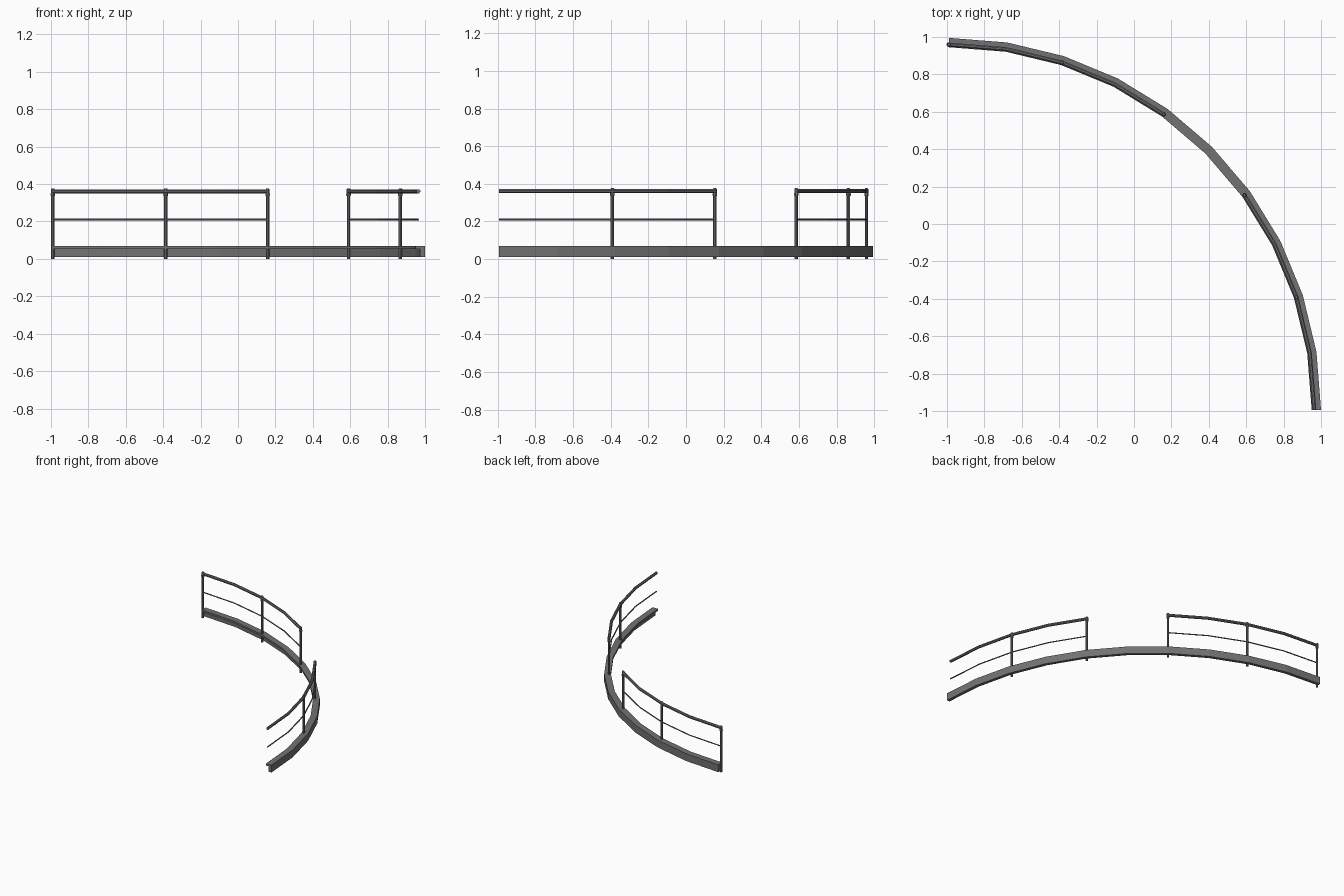
import bpy, bmesh, math

if "Cube" in bpy.data.objects:
    bpy.data.objects.remove(bpy.data.objects["Cube"])

CX, CY = -0.99, -0.995      # centre of the quarter circle
R_RAIL = 1.954              # radius of the post and rail line

metal = bpy.data.materials.new("dark grey metal")
metal.diffuse_color = (0.17, 0.17, 0.17, 1)
metal.use_nodes = True
metal.node_tree.nodes["Principled BSDF"].inputs["Base Color"].default_value = metal.diffuse_color


def finish(name, bm):
    bmesh.ops.recalc_face_normals(bm, faces=bm.faces)
    me = bpy.data.meshes.new(name)
    bm.to_mesh(me)
    bm.free()
    me.materials.append(metal)
    ob = bpy.data.objects.new(name, me)
    bpy.context.collection.objects.link(ob)
    return ob


def at(deg, r):
    a = math.radians(deg)
    return CX + r * math.sin(a), CY + r * math.cos(a)


def sweep(name, profile, start, end, step=9):
    """Sweep a (radius, z) profile round the arc in straight segments."""
    bm = bmesh.new()
    rings = [[bm.verts.new((*at(d, r), z)) for r, z in profile]
             for d in range(start, end + 1, step)]
    n = len(profile)
    for a, b in zip(rings, rings[1:]):
        for i in range(n):
            j = (i + 1) % n
            bm.faces.new((a[i], a[j], b[j], b[i]))
    bm.faces.new(rings[0])
    bm.faces.new(rings[-1])
    return finish(name, bm)


def circle(r0, z0, rad, n=8):
    return [(r0 + rad * math.cos(math.tau * (i + 0.5) / n),
             z0 + rad * math.sin(math.tau * (i + 0.5) / n)) for i in range(n)]


def post(name, deg, n=8):
    """Turned post with a collar and cap at the rail."""
    outline = [(0.0095, 0.0), (0.0095, 0.335), (0.0125, 0.339),
               (0.0125, 0.348), (0.0105, 0.352), (0.0105, 0.372), (0.007, 0.377)]
    x, y = at(deg, R_RAIL)
    bm = bmesh.new()
    rings = [[bm.verts.new((x + r * math.cos(math.tau * (i + 0.5) / n - math.radians(deg)),
                            y + r * math.sin(math.tau * (i + 0.5) / n - math.radians(deg)), z))
              for i in range(n)] for r, z in outline]
    for a, b in zip(rings, rings[1:]):
        for i in range(n):
            j = (i + 1) % n
            bm.faces.new((a[i], a[j], b[j], b[i]))
    bm.faces.new(rings[0])
    bm.faces.new(rings[-1])
    return finish(name, bm)


# Curved edge beam: outer web with an inward top flange
sweep("edge_beam", [(1.99, 0.01), (1.99, 0.07), (1.94, 0.07), (1.94, 0.054),
                    (1.964, 0.054), (1.964, 0.01)], 0, 90)

# Two railing runs with a gap between them
for side, (a, b) in {"left": (0, 36), "right": (54, 90)}.items():
    sweep(side + "_handrail", circle(R_RAIL, 0.361, 0.0115), a, b)
    sweep(side + "_middle_rod", circle(R_RAIL, 0.21, 0.005, 6), a, b)

# Posts
for k, deg in enumerate((0, 18, 36, 54, 72)):
    post("post_%d" % (k + 1), deg)
